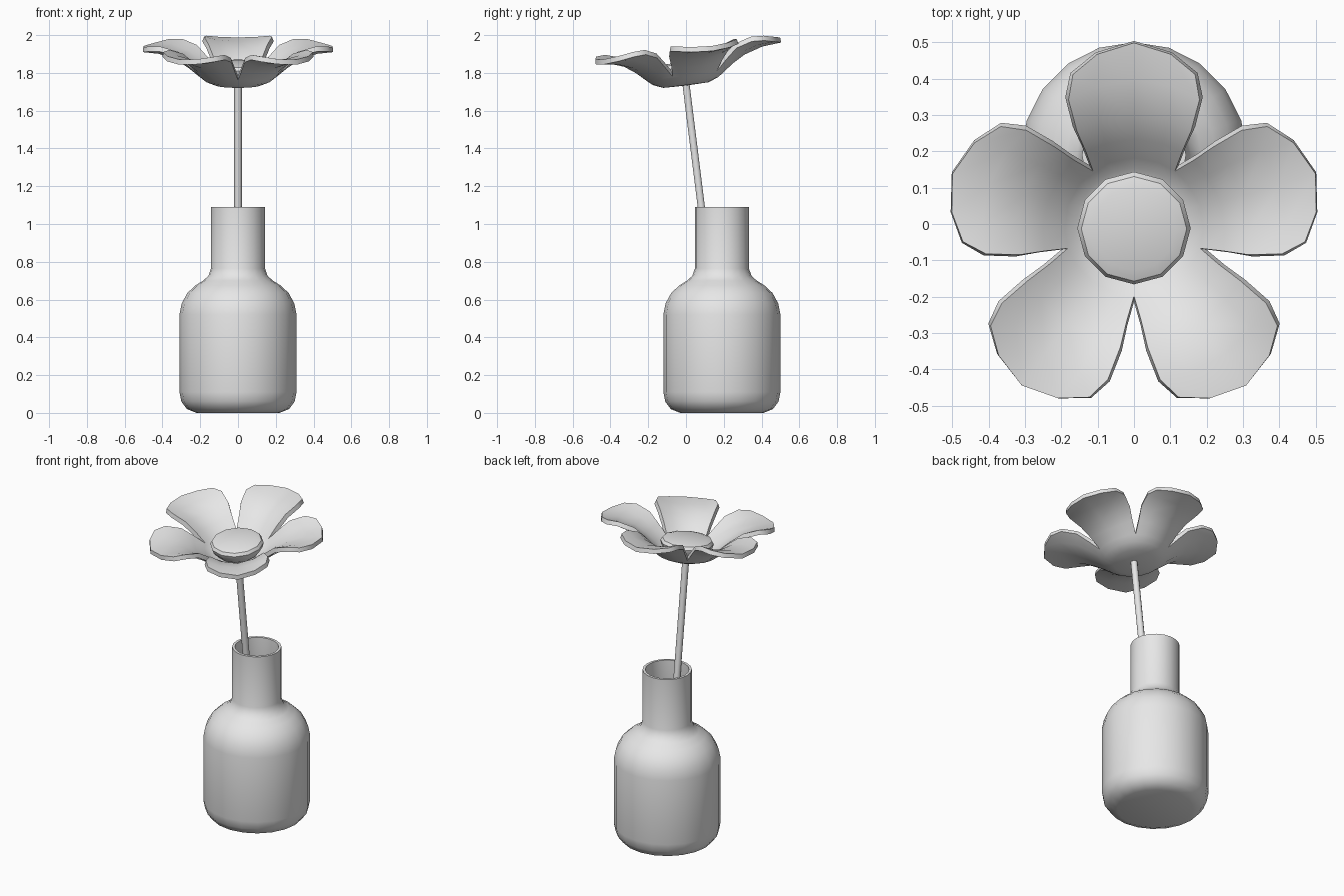
import bpy
import bmesh
from math import sin, cos, pi, radians
from mathutils import Matrix, Vector

if "Cube" in bpy.data.objects:
    bpy.data.objects.remove(bpy.data.objects["Cube"], do_unlink=True)

grey = bpy.data.materials.new("light grey")
grey.use_nodes = True
grey.diffuse_color = (0.8, 0.8, 0.8, 1)
grey.node_tree.nodes["Principled BSDF"].inputs["Base Color"].default_value = (0.8, 0.8, 0.8, 1)


def finish(bm, name, matrix, angle=40):
    """Turn a bmesh into a placed, smoothed object."""
    mesh = bpy.data.meshes.new(name)
    bm.to_mesh(mesh)
    bm.free()
    mesh.materials.append(grey)
    obj = bpy.data.objects.new(name, mesh)
    bpy.context.collection.objects.link(obj)
    obj.matrix_world = matrix
    bpy.ops.object.select_all(action="DESELECT")
    obj.select_set(True)
    bpy.context.view_layer.objects.active = obj
    bpy.ops.object.shade_smooth_by_angle(angle=radians(angle))
    return obj


def lathe(name, profile, sides, matrix):
    """Revolve (radius, height) points around z; radius 0 closes an end."""
    bm = bmesh.new()
    points = [bm.verts.new((r, 0, z)) for r, z in profile]
    edges = [bm.edges.new(pair) for pair in zip(points, points[1:])]
    bmesh.ops.spin(bm, geom=points + edges, axis=(0, 0, 1), cent=(0, 0, 0),
                   steps=sides, angle=2 * pi, use_merge=True)
    bmesh.ops.remove_doubles(bm, verts=bm.verts, dist=0.0005)
    bmesh.ops.recalc_face_normals(bm, faces=bm.faces)
    return finish(bm, name, matrix)


# Vase: outer wall up to the lip, then back down the inside
outer = [(0.22, 0.0), (0.27, 0.02), (0.3, 0.06), (0.31, 0.11), (0.31, 0.52),
         (0.298, 0.58), (0.268, 0.635), (0.225, 0.675), (0.185, 0.7),
         (0.157, 0.725), (0.143, 0.765), (0.143, 1.09)]
wall = 0.016
inner = [(r - wall, max(z, 0.02)) for r, z in reversed(outer)]
lathe("vase", [(0, 0)] + outer + inner + [(0, 0.02)], 20,
      Matrix.Translation((0, 0.19, 0)))

# Stem and flower share one leaning axis
lean = Matrix.Translation((0, 0, 1.74)) @ Matrix.Rotation(radians(7.1), 4, "X")
lathe("stem", [(0, -1.7), (0.02, -1.7), (0.02, 0.01), (0, 0.01)], 10, lean)

# Flower centre: a shallow rounded button
lathe("flower_centre", [(0, 0.02), (0.12, 0.03), (0.15, 0.065), (0.156, 0.09),
                        (0.145, 0.108), (0.115, 0.117), (0, 0.12)], 12, lean)

# Petals: rows of (edge distance, half width, bulge, middle height, edge height)
rows = [(0.093, 0.068, 0.022, 0.022, 0.022),
        (0.13, 0.0945, 0.031, 0.04, 0.04),
        (0.155, 0.1126, 0.036, 0.062, 0.068),
        (0.215, 0.132, 0.034, 0.104, 0.125),
        (0.28, 0.157, 0.038, 0.143, 0.18),
        (0.37, 0.18, 0.052, 0.175, 0.207),
        (0.44, 0.168, 0.085, 0.184, 0.204)]
columns = (-1, -0.6, 0, 0.6, 1)

bm = bmesh.new()
hub = bm.verts.new((0, 0, 0.02))
for petal in range(5):
    turn = Matrix.Rotation(petal * 2 * pi / 5, 3, "Z")
    grid = []
    for along, half, bulge, middle, edge in rows:
        grid.append([bm.verts.new(turn @ Vector((
            -half * t, along + bulge * (1 - t * t),
            middle + (edge - middle) * t * t))) for t in columns])
    for a, b in zip(grid, grid[1:]):
        for i in range(len(columns) - 1):
            bm.faces.new((a[i], b[i], b[i + 1], a[i + 1]))
    for i in range(len(columns) - 1):
        bm.faces.new((hub, grid[0][i], grid[0][i + 1]))
bmesh.ops.remove_doubles(bm, verts=bm.verts, dist=0.002)
bm.normal_update()
# All faces look up, so that the thickness grows downwards
if sum(f.normal.z for f in bm.faces) < 0:
    bmesh.ops.reverse_faces(bm, faces=bm.faces)
petals = finish(bm, "petals", lean, 45)
thick = petals.modifiers.new("thickness", "SOLIDIFY")
thick.thickness = 0.027
thick.offset = -1
bpy.ops.object.modifier_apply(modifier=thick.name)
bpy.ops.object.shade_smooth_by_angle(angle=radians(45))
